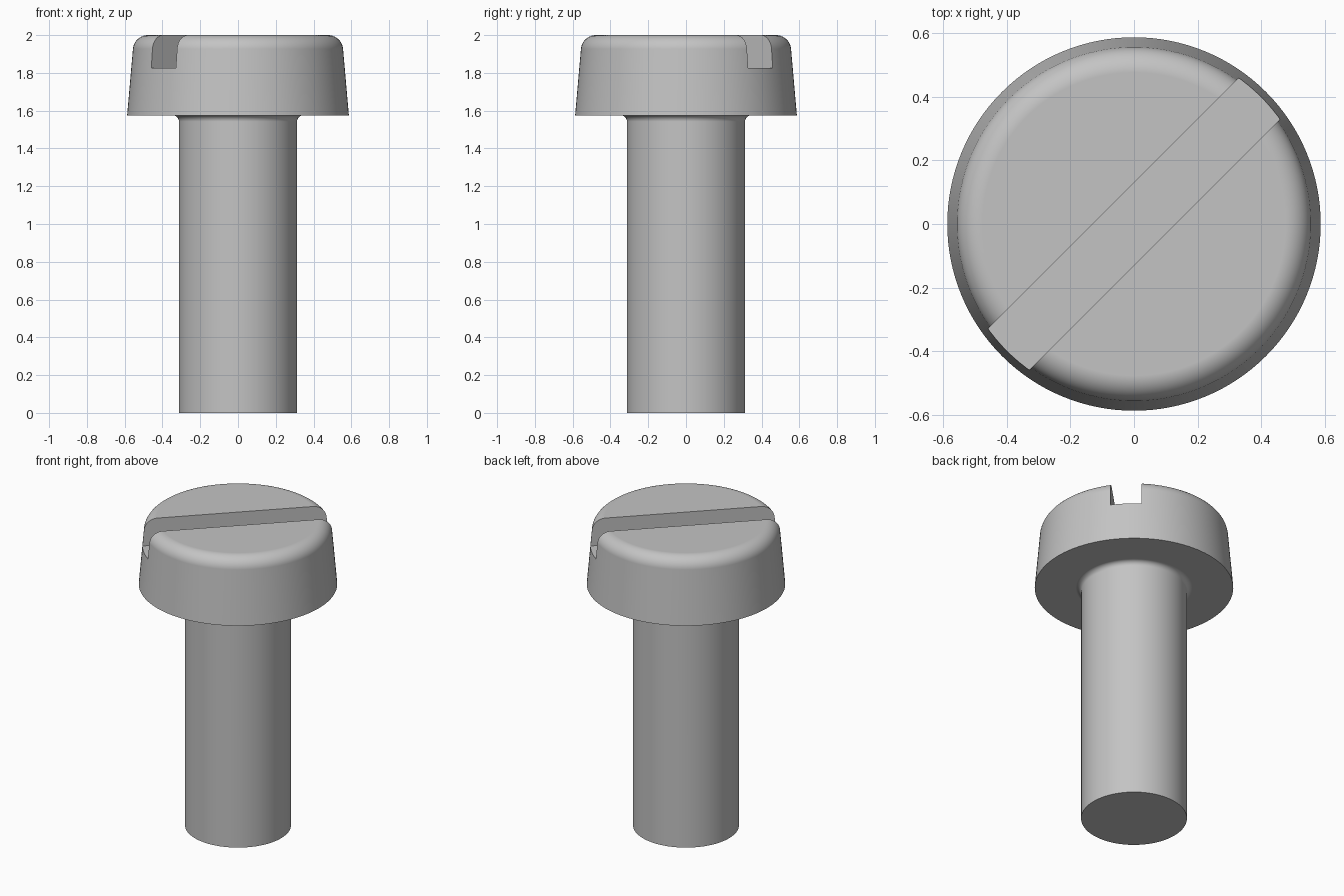
import bpy
import bmesh
from math import sin, cos, pi, radians, tan

if "Cube" in bpy.data.objects:
    bpy.data.objects.remove(bpy.data.objects["Cube"], do_unlink=True)

SEGMENTS = 128
SHANK_R, HEAD_R = 0.313, 0.587
HEAD_Z, TOP_Z = 1.575, 2.0
TAPER = radians(5)
NECK_FILLET, RIM_FILLET = 0.032, 0.08
SLOT_WIDTH, SLOT_Z = 0.184, 1.825


def arc(cr, cz, radius, start, end, steps):
    """Points of a circular arc in the (radius, height) plane."""
    angles = [start + (end - start) * i / steps for i in range(steps + 1)]
    return [(cr + radius * cos(a), cz + radius * sin(a)) for a in angles]


def link_mesh(name, bm):
    mesh = bpy.data.meshes.new(name)
    bm.to_mesh(mesh)
    bm.free()
    obj = bpy.data.objects.new(name, mesh)
    bpy.context.collection.objects.link(obj)
    return obj


def revolve(name, profile):
    """Spin an open profile about z and close both ends with flat caps."""
    bm = bmesh.new()
    verts = [bm.verts.new((r, 0, z)) for r, z in profile]
    edges = [bm.edges.new(pair) for pair in zip(verts, verts[1:])]
    bmesh.ops.spin(bm, geom=verts + edges, cent=(0, 0, 0), axis=(0, 0, 1),
                   angle=2 * pi, steps=SEGMENTS)
    bmesh.ops.remove_doubles(bm, verts=bm.verts, dist=0.0001)
    bmesh.ops.holes_fill(bm, edges=[e for e in bm.edges if e.is_boundary], sides=0)
    bmesh.ops.recalc_face_normals(bm, faces=bm.faces)
    return link_mesh(name, bm)


# Steel material
steel = bpy.data.materials.new("steel grey")
steel.use_nodes = True
colour = (0.55, 0.55, 0.55, 1)
steel.diffuse_color = colour
steel.node_tree.nodes["Principled BSDF"].inputs["Base Color"].default_value = colour

# Screw body: plain shank, neck fillet, tapered head with rounded rim
rim_z = TOP_Z - RIM_FILLET
tangent_z = rim_z + RIM_FILLET * sin(TAPER)
rim_r = HEAD_R - (tangent_z - HEAD_Z) * tan(TAPER) - RIM_FILLET * cos(TAPER)
profile = [(SHANK_R, 0)]
profile += arc(SHANK_R + NECK_FILLET, HEAD_Z - NECK_FILLET, NECK_FILLET, pi, pi / 2, 8)
profile += [(HEAD_R, HEAD_Z)]
profile += arc(rim_r, rim_z, RIM_FILLET, TAPER, pi / 2, 12)
screw = revolve("slotted_screw", profile)
screw.data.materials.append(steel)

# Diagonal driver slot, cut through the head
bm = bmesh.new()
bmesh.ops.create_cube(bm, size=1)
cutter = link_mesh("slot_cutter", bm)
cutter.data.materials.append(steel)
cutter.scale = (2, SLOT_WIDTH, 0.5)
cutter.location.z = SLOT_Z + 0.25
cutter.rotation_euler.z = pi / 4
cutter.hide_render = True
slot = screw.modifiers.new("slot", 'BOOLEAN')
slot.operation = 'DIFFERENCE'
slot.solver = 'EXACT'
slot.object = cutter

bpy.ops.object.select_all(action='DESELECT')
screw.select_set(True)
bpy.context.view_layer.objects.active = screw
bpy.ops.object.modifier_apply(modifier=slot.name)
bpy.data.objects.remove(cutter, do_unlink=True)

# Smooth round surfaces with crisp edges and flat caps
bpy.ops.object.shade_smooth_by_angle(angle=radians(30))
weighted = screw.modifiers.new("flat_caps", 'WEIGHTED_NORMAL')
weighted.keep_sharp = True
